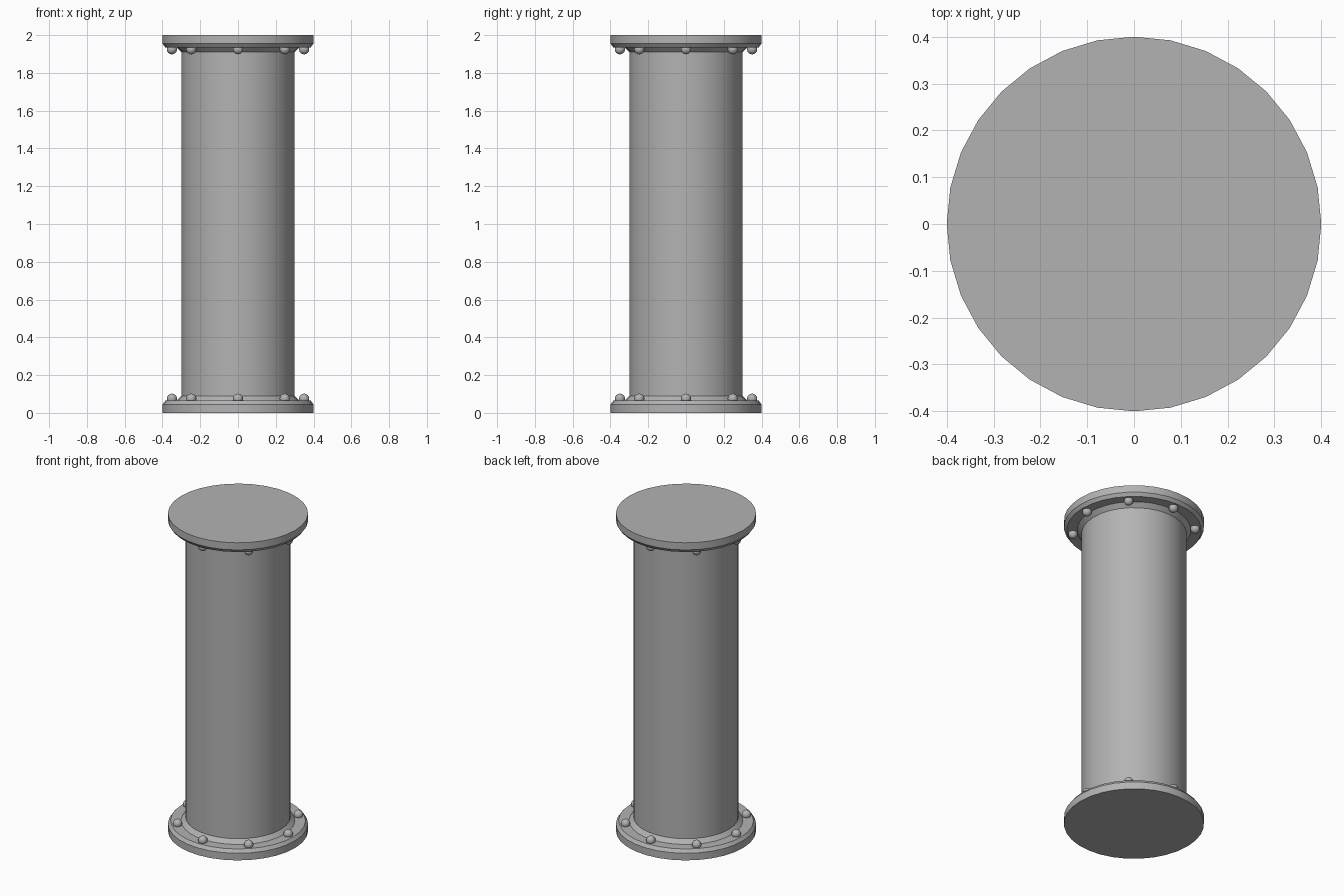
import bpy, bmesh, math
from mathutils import Matrix

if "Cube" in bpy.data.objects:
    bpy.data.objects.remove(bpy.data.objects["Cube"], do_unlink=True)

SEGMENTS = 32
BOLTS = 8
HEIGHT = 2.0

steel = bpy.data.materials.new("grey steel")
steel.use_nodes = True
COLOR = (0.45, 0.45, 0.45, 1)
steel.diffuse_color = COLOR
steel.node_tree.nodes["Principled BSDF"].inputs["Base Color"].default_value = COLOR


def add_object(name, bm):
    bmesh.ops.recalc_face_normals(bm, faces=bm.faces)
    mesh = bpy.data.meshes.new(name)
    bm.to_mesh(mesh)
    bm.free()
    mesh.materials.append(steel)
    obj = bpy.data.objects.new(name, mesh)
    bpy.context.collection.objects.link(obj)
    return obj


def lathe(name, profile):
    """Revolve (radius, height) points into a capped solid."""
    bm = bmesh.new()
    rings = []
    for r, z in profile:
        angles = [math.tau * i / SEGMENTS for i in range(SEGMENTS)]
        rings.append([bm.verts.new((r * math.cos(a), r * math.sin(a), z)) for a in angles])
    for low, high in zip(rings, rings[1:]):
        for i in range(SEGMENTS):
            j = (i + 1) % SEGMENTS
            bm.faces.new((low[i], low[j], high[j], high[i]))
    bm.faces.new(rings[0][::-1])
    bm.faces.new(rings[-1])
    return add_object(name, bm)


def smooth(obj, degrees):
    bpy.ops.object.select_all(action="DESELECT")
    obj.select_set(True)
    bpy.context.view_layer.objects.active = obj
    bpy.ops.object.shade_smooth_by_angle(angle=math.radians(degrees))


# Pipe body
smooth(lathe("pipe", [(0.3, 0.05), (0.3, HEIGHT - 0.05)]), 30)

# Flanges: rim, chamfer, bolt face and sloped neck, mirrored top to bottom
FLANGE = [(0.4, 0), (0.4, 0.045), (0.385, 0.065), (0.325, 0.065), (0.3, 0.09)]
for name, flip in (("bottom", False), ("top", True)):
    profile = [(r, HEIGHT - z if flip else z) for r, z in FLANGE]
    smooth(lathe(name + "_flange", profile), 30)

    # Round bolt heads set into the flange face
    bm = bmesh.new()
    for i in range(BOLTS):
        a = math.tau * i / BOLTS
        z = HEIGHT - 0.075 if flip else 0.075
        place = Matrix.Translation((0.35 * math.cos(a), 0.35 * math.sin(a), z))
        bmesh.ops.create_uvsphere(bm, u_segments=16, v_segments=8, radius=0.027, matrix=place)
    smooth(add_object(name + "_bolts", bm), 40)
